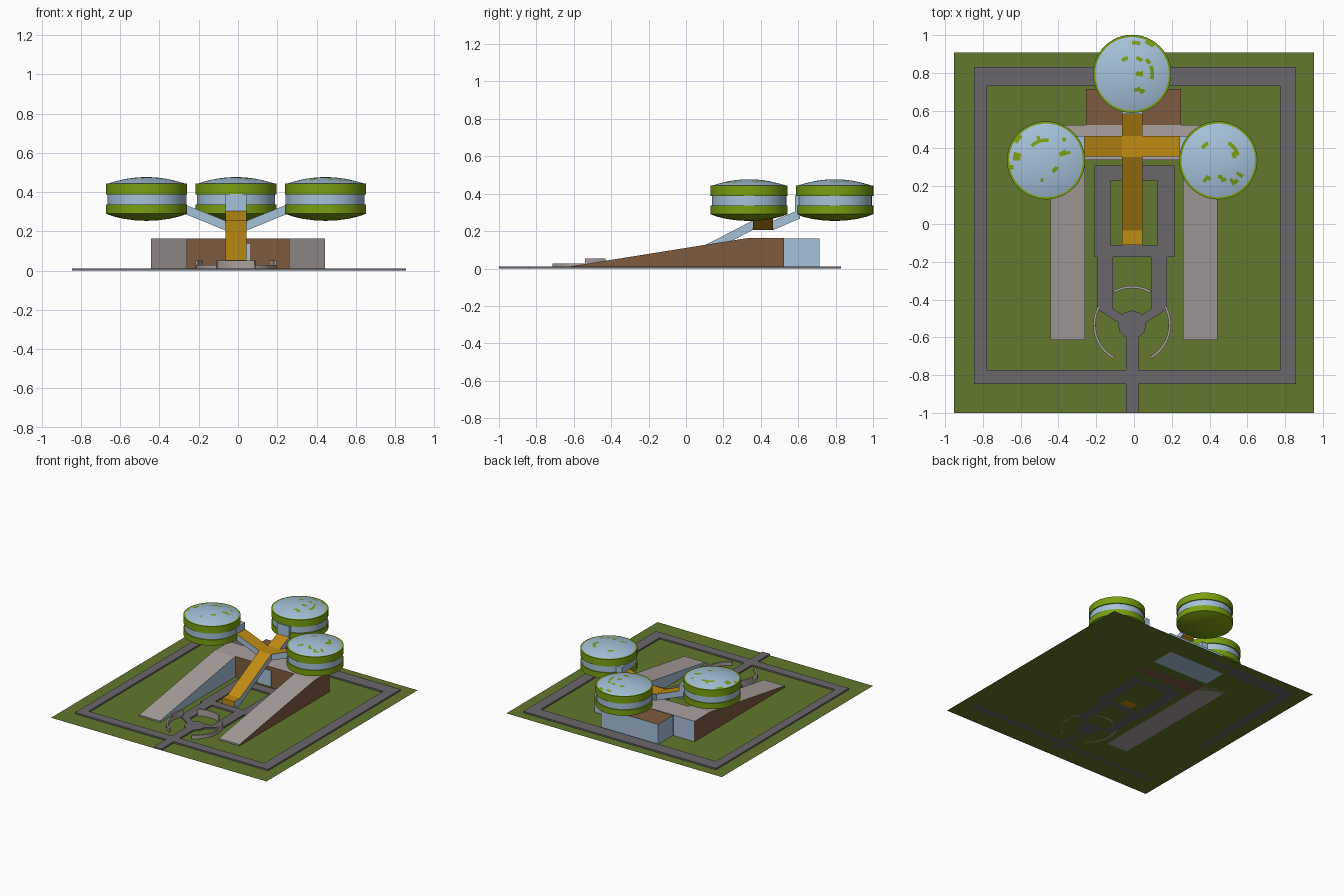
import bpy, bmesh, math
from mathutils import Vector

if "Cube" in bpy.data.objects:
    bpy.data.objects.remove(bpy.data.objects["Cube"])

CX = -0.01  # symmetry line of the building


def srgb(r, g, b):
    return tuple(((c / 255 + 0.055) / 1.055) ** 2.4 for c in (r, g, b)) + (1,)


COLOURS = {
    "lawn_green": srgb(98, 120, 46), "road_grey": srgb(106, 103, 107),
    "pale_stone": srgb(170, 161, 158), "brown_wall": srgb(126, 91, 62),
    "light_blue": srgb(166, 194, 218), "pod_green": srgb(122, 160, 16),
    "orange_deck": srgb(192, 140, 18),
}
MATS = {}
for n, c in COLOURS.items():
    MATS[n] = bpy.data.materials.new(n)
    MATS[n].diffuse_color = c
NAMES = list(COLOURS)


def finish(name, bm, rule, smooth=False):
    """Write the mesh; rule is a colour name or a function of the face."""
    bmesh.ops.recalc_face_normals(bm, faces=bm.faces)
    bm.normal_update()
    used = []
    for f in bm.faces:
        c = rule(f) if callable(rule) else rule
        if c not in used:
            used.append(c)
        f.material_index = used.index(c)
    me = bpy.data.meshes.new(name)
    bm.to_mesh(me)
    bm.free()
    for c in used:
        me.materials.append(MATS[c])
    ob = bpy.data.objects.new(name, me)
    bpy.context.collection.objects.link(ob)
    if smooth:
        bpy.ops.object.select_all(action='DESELECT')
        ob.select_set(True)
        bpy.context.view_layer.objects.active = ob
        bpy.ops.object.shade_smooth_by_angle(angle=math.radians(30))
    return ob


def prism(name, pts, axis, lo, hi, rule):
    """Extrude a 2D outline along one axis from lo to hi."""
    def place(p, d):
        return {'x': (d, *p), 'y': (p[0], d, p[1]), 'z': (*p, d)}[axis]
    bm = bmesh.new()
    a = [bm.verts.new(place(p, lo)) for p in pts]
    b = [bm.verts.new(place(p, hi)) for p in pts]
    bm.faces.new(a)
    bm.faces.new(b)
    for i in range(len(pts)):
        j = (i + 1) % len(pts)
        bm.faces.new((a[i], a[j], b[j], b[i]))
    return finish(name, bm, rule)


def box(name, x0, x1, y0, y1, z0, z1, rule):
    return prism(name, [(x0, y0), (x1, y0), (x1, y1), (x0, y1)], 'z', z0, z1, rule)


def lathe(name, profile, centre, rule, n=48):
    bm = bmesh.new()
    rows = []
    for r, z in profile:
        k = 1 if r == 0 else n
        rows.append([bm.verts.new((centre[0] + r * math.cos(i * math.tau / n),
                                   centre[1] + r * math.sin(i * math.tau / n), z)) for i in range(k)])
    for a, b in zip(rows, rows[1:]):
        for i in range(n):
            j = (i + 1) % n
            if len(a) == 1:
                bm.faces.new((a[0], b[i], b[j]))
            elif len(b) == 1:
                bm.faces.new((a[i], a[j], b[0]))
            else:
                bm.faces.new((a[i], a[j], b[j], b[i]))
    return finish(name, bm, rule, True)


# Lawn: a single flat sheet
bm = bmesh.new()
bm.faces.new([bm.verts.new(p) for p in ((-.952, -1, 0), (.952, -1, 0), (.952, .908, 0), (-.952, .908, 0))])
finish("lawn", bm, "lawn_green")

# Roads: outer loop, entrance, inner loop, legs
RZ = 0.012
ROADS = {
    "outer_road_front": (-.847, .857, -.846, -.772), "outer_road_back": (-.847, .857, .73, .83),
    "outer_road_left": (-.847, -.778, -.772, .73), "outer_road_right": (.772, .857, -.772, .73),
    "entrance_road_outer": (-.043, .025, -1, -.846), "entrance_road_inner": (-.043, .025, -.772, -.59),
    "inner_road_front": (-.21, .215, -.175, -.11), "inner_road_back": (-.21, .215, .23, .31),
    "inner_road_left": (-.21, -.125, -.11, .23), "inner_road_right": (.125, .215, -.11, .23),
    "leg_road_left": (-.195, -.11, -.45, -.175), "leg_road_right": (.09, .175, -.45, -.175),
}
for name, r in ROADS.items():
    box(name, *r, 0, RZ, "road_grey")
for side, s in (("left", -1), ("right", 1)):
    prism("diagonal_road_" + side, [(CX + s * .185, -.45), (CX + s * .10, -.45),
                                    (CX + s * .02, -.50), (CX + s * .06, -.53)], 'z', 0, RZ, "road_grey")
HUB = (CX, -.533)
prism("plaza_hub", [(HUB[0] + .075 * math.cos(i * math.tau / 12), HUB[1] + .075 * math.sin(i * math.tau / 12))
                    for i in range(12)], 'z', 0, RZ, "road_grey")


# Curved plaza walls, stepped in height
def arc_wall(name, a0, a1, h):
    n = 10
    angs = [math.radians(a0 + (a1 - a0) * i / n) for i in range(n + 1)]
    pts = [(HUB[0] + .206 * math.cos(a), HUB[1] + .206 * math.sin(a)) for a in angs]
    pts += [(HUB[0] + .193 * math.cos(a), HUB[1] + .193 * math.sin(a)) for a in reversed(angs)]
    prism(name, pts, 'z', 0, h, "pale_stone")


arc_wall("plaza_wall_back", 61, 119, .053)
arc_wall("plaza_wall_left_high", 150, 182, .053)
arc_wall("plaza_wall_left_low", 182, 241, .028)
arc_wall("plaza_wall_right_high", -2, 30, .053)
arc_wall("plaza_wall_right_low", -61, -2, .028)

# Building: two ramped wings, middle hall and rear block
WING = [(-.614, 0), (-.614, .012), (.33, .163), (.525, .163), (.525, 0)]
for side, s in (("left", -1), ("right", 1)):
    def wing_rule(f, s=s):
        if f.normal.x * s > .9:
            return "brown_wall"
        if f.normal.x * s < -.9 or f.normal.y > .9:
            return "light_blue"
        return "pale_stone"
    prism("ramp_wing_" + side, WING, 'x', min(s * .26, s * .443), max(s * .26, s * .443), wing_rule)
box("middle_hall", -.26, .26, .34, .525, 0, .163,
    lambda f: "pale_stone" if f.normal.z > .9 else "brown_wall")
box("rear_block", -.253, .25, .525, .715, 0, .16,
    lambda f: "brown_wall" if f.normal.z > .9 else "light_blue")
box("hall_door", -.06, .06, .333, .34, .012, .135, "light_blue")

# Walkway beams: orange decks and undersides, blue sides
prism("main_walkway", [(-.11, 0), (-.11, .055), (-.035, .055), (.355, .255), (.465, .255),
                       (.61, .316), (.61, .268), (.465, .205), (.355, .205), (-.04, 0)],
      'x', -.063, .044, lambda f: "light_blue" if abs(f.normal.x) > .9 else "orange_deck")
prism("cross_walkway", [(-.285, .343), (-.063, .2545), (.044, .2545), (.265, .343),
                        (.265, .295), (.044, .205), (-.063, .205), (-.285, .295)],
      'y', .357, .465, lambda f: "light_blue" if abs(f.normal.y) > .9 else "orange_deck")

# Pods: banded drum, shallow dome with moss patches, entrance box
R = .207
BODY = [(0, .254), (.06, .257), (.12, .265), (.17, .277), (R, .291), (R, .337), (.199, .337),
        (.199, .388), (R, .388), (R, .444), (.195, .444)]
DOME = [(.195 * (1 - i / 10), .444 + .033 * (1 - (1 - i / 10) ** 2)) for i in range(11)]
PODS = {  # centre, patch offsets in hundredths
    "back": ((-.01, .795), [(10, 3), (11, 0), (9, 7), (11, -2), (3, -8), (5, -10), (2, 17), (8, 17),
                            (-4, 8), (4, 8), (10, 16), (4, 0)]),
    "left": ((-.466, .337), [(-17, 2), (-15, 2), (-18, -3), (-15, 11), (-3, 11), (0, 11), (-6, 9),
                             (9, 4), (10, 11), (5, -5), (-2, -11), (11, 4)]),
    "right": ((.446, .337), [(-7, 8), (7, 8), (10, 5), (1, -9), (3, -10), (8, -11), (10, -11),
                             (11, -8), (-6, -10), (9, 3)]),
}
for name, (c, spots) in PODS.items():
    lathe(name + "_pod_drum", BODY, c,
          lambda f: "light_blue" if .345 < f.calc_center_median().z < .38 else "pod_green")

    def dome_rule(f, c=c, spots=spots):
        m = f.calc_center_median()
        hit = any(abs(m.x - c[0] - u / 100) < .013 and abs(m.y - c[1] - v / 100) < .013 for u, v in spots)
        return "pod_green" if hit else "light_blue"
    lathe(name + "_pod_dome", DOME, c, dome_rule)

box("back_pod_entrance", -.063, .044, .583, .70, .282, .39, "light_blue")
box("left_pod_entrance", -.40, -.262, .357, .465, .295, .388, "light_blue")
box("right_pod_entrance", .242, .38, .357, .465, .295, .388, "light_blue")

for m in bpy.data.materials:
    if m.users and not m.is_grease_pencil:
        m.use_nodes = True
        m.node_tree.nodes["Principled BSDF"].inputs["Base Color"].default_value = m.diffuse_color
